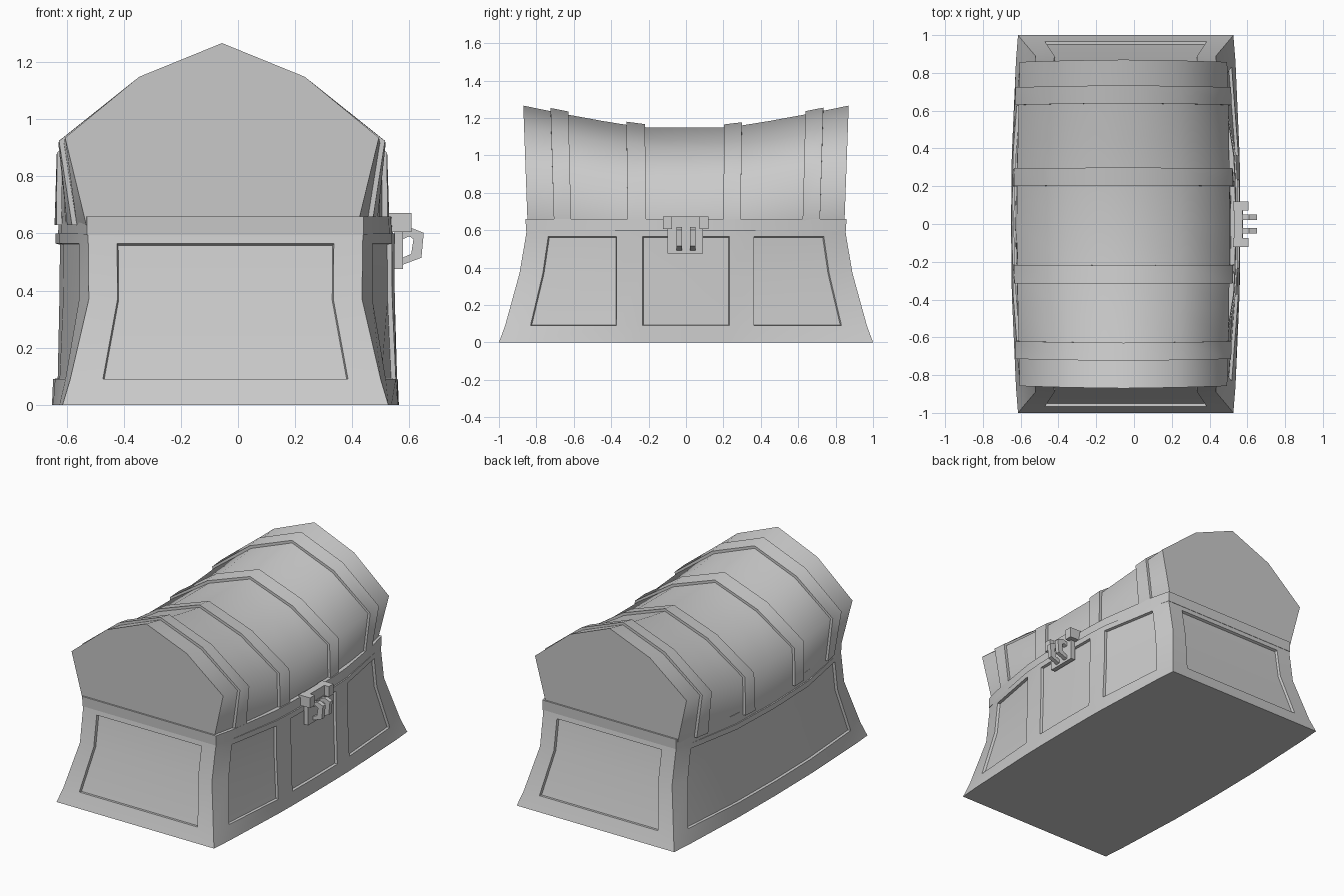
import bpy, bmesh
from math import radians

if "Cube" in bpy.data.objects:
    bpy.data.objects.remove(bpy.data.objects["Cube"])

CX, LX = -0.044, -0.056          # centre lines of box and lid


def finish(bm, name, angle):
    bmesh.ops.recalc_face_normals(bm, faces=bm.faces)
    me = bpy.data.meshes.new(name)
    bm.to_mesh(me)
    bm.free()
    ob = bpy.data.objects.new(name, me)
    bpy.context.collection.objects.link(ob)
    bpy.ops.object.select_all(action='DESELECT')
    ob.select_set(True)
    bpy.context.view_layer.objects.active = ob
    bpy.ops.object.shade_smooth_by_angle(angle=radians(angle))
    return ob


# Plan outline of the box: bowed long sides, straight short ends
SIDE = [-1, -.86, -.4, -.25, 0, .25, .39, .86]
STATIONS = ([('right', t) for t in SIDE] + [('back', 1), ('back', .79), ('back', -.79)] +
            [('left', -t) for t in [-1, -.87, -.4, 0, .4, .87]] +
            [('front', -1), ('front', -.79), ('front', .79)])
PANELS = {'right': [(-.86, -.4), (-.25, .25), (.39, .86)], 'left': [(-.87, .87)],
          'front': [(-.79, .79)], 'back': [(-.79, .79)]}


def plan_point(side, t, level):
    z, hy, end, mid = level
    if side in ('right', 'left'):
        x = end + (mid - end) * (1 - abs(t) ** 2.4)
        y = t * (hy if abs(t) > .5 else .93)      # inner panel edges stay upright
        return (CX + (x if side == 'right' else -x), y, z)
    return (CX + t * end, hy if side == 'back' else -hy, z)


def loft_box(name, levels, panelled):
    bm = bmesh.new()
    rings = [[bm.verts.new(plan_point(s, t, lv)) for s, t in STATIONS] for lv in levels]
    n, inset = len(STATIONS), []
    for k in range(len(levels) - 1):
        for i in range(n):
            j = (i + 1) % n
            f = bm.faces.new((rings[k][i], rings[k][j], rings[k + 1][j], rings[k + 1][i]))
            side, t = STATIONS[i]
            nxt = STATIONS[j]
            t2 = nxt[1] if nxt[0] == side else (1 if t > 0 else -1)
            m = (t + t2) / 2
            if panelled and 0 < k < len(levels) - 2 and any(a < m < b for a, b in PANELS[side]):
                inset.append(f)
    bm.faces.new(rings[0][::-1])
    bm.faces.new(rings[-1])
    bmesh.ops.recalc_face_normals(bm, faces=bm.faces)
    if inset:
        bmesh.ops.inset_region(bm, faces=inset, thickness=0.004, depth=-0.016,
                               use_even_offset=True)
    return finish(bm, name, 32)


# Flared box with recessed panels: z, half length, half width at end, half width at middle
loft_box('chest_box', [(0, 1, .57, .607), (.09, .967, .543, .603), (.37, .89, .478, .597),
                       (.565, .857, .48, .595), (.6, .852, .482, .595)], True)
loft_box('rim', [(.595, .855, .484, .586), (.66, .858, .484, .582)], False)


# Arched lid that rises towards both ends
MID = [(.572, .63), (.562, .87), (.30, 1.04), (0, 1.148)]
TIP = [(.475, .63), (.549, .935), (.29, 1.148), (0, 1.266)]


def lid_section(y, grow=0):
    a = abs(y)
    f = max(0, (a - .2) / .67) ** 1.2
    g = (a / .87) ** 2.2
    half = []
    for k, ((x0, z0), (x1, z1)) in enumerate(zip(MID, TIP)):
        x, z = x0 + (x1 - x0) * g, z0 + (z1 - z0) * f
        lean = 1 - .025 * (1.266 - z) / .6
        gx, gz = [(.9, 0), (.85, .25), (.5, .75), (0, .85)][k]
        half.append((x + grow * gx, y * lean, z + grow * gz))
    pts = half + [(-x, yy, z) for x, yy, z in half[-2::-1]]
    return [(LX + x, yy, z) for x, yy, z in pts]


def loft_sections(name, sections, closed):
    bm = bmesh.new()
    rows = [[bm.verts.new(p) for p in s] for s in sections]
    pairs = list(zip(rows, rows[1:] + (rows[:1] if closed else [])))
    for a, b in pairs:
        for i in range(len(a) - 1):
            bm.faces.new((a[i], a[i + 1], b[i + 1], b[i]))
    if closed:
        for e in (0, -1):
            bm.faces.new([r[e] for r in rows])
    else:
        for a, b in pairs:
            bm.faces.new((a[0], a[-1], b[-1], b[0]))
        bm.faces.new(rows[0])
        bm.faces.new(rows[-1])
    return finish(bm, name, 68)


ys = [-.87, -.72, -.62, -.45, -.3, -.2, 0, .2, .3, .45, .62, .72, .87]
loft_sections('lid', [lid_section(y) for y in ys], False)

# Raised straps over the lid
for i, (y0, y1) in enumerate([(-.725, -.63), (-.32, -.22), (.205, .3), (.64, .735)]):
    loft_sections(f'strap_{i + 1}', [lid_section(y0, -.02), lid_section(y0, .02),
                                     lid_section(y1, .02), lid_section(y1, -.02)], True)


# Latch: extruded side profiles in the x-z plane
def slab(name, profile, y0, y1):
    bm = bmesh.new()
    f = bm.faces.new([bm.verts.new((x, y0, z)) for x, z in profile])
    ex = bmesh.ops.extrude_face_region(bm, geom=[f])
    bmesh.ops.translate(bm, vec=(0, y1 - y0, 0),
                        verts=[v for v in ex['geom'] if isinstance(v, bmesh.types.BMVert)])
    return finish(bm, name, 20)


def rect(x0, x1, z0, z1):
    return [(x0, z0), (x1, z0), (x1, z1), (x0, z1)]


slab('latch_bar', rect(.53, .575, .605, .672), -.1, .1)
slab('latch_plate', rect(.548, .578, .476, .61), -.1, .09)
for name, y in (('latch_end_front', -.122), ('latch_end_back', .072)):
    slab(name, rect(.525, .607, .605, .672), y, y + .048)
hook = [(.565, .602), (.61, .618), (.65, .602), (.642, .515), (.575, .49),
        (.575, .515), (.606, .528), (.614, .58), (.6, .59), (.565, .575)]
for name, y in (('latch_hook_front', -.05), ('latch_hook_back', .022)):
    slab(name, hook, y, y + .028)
